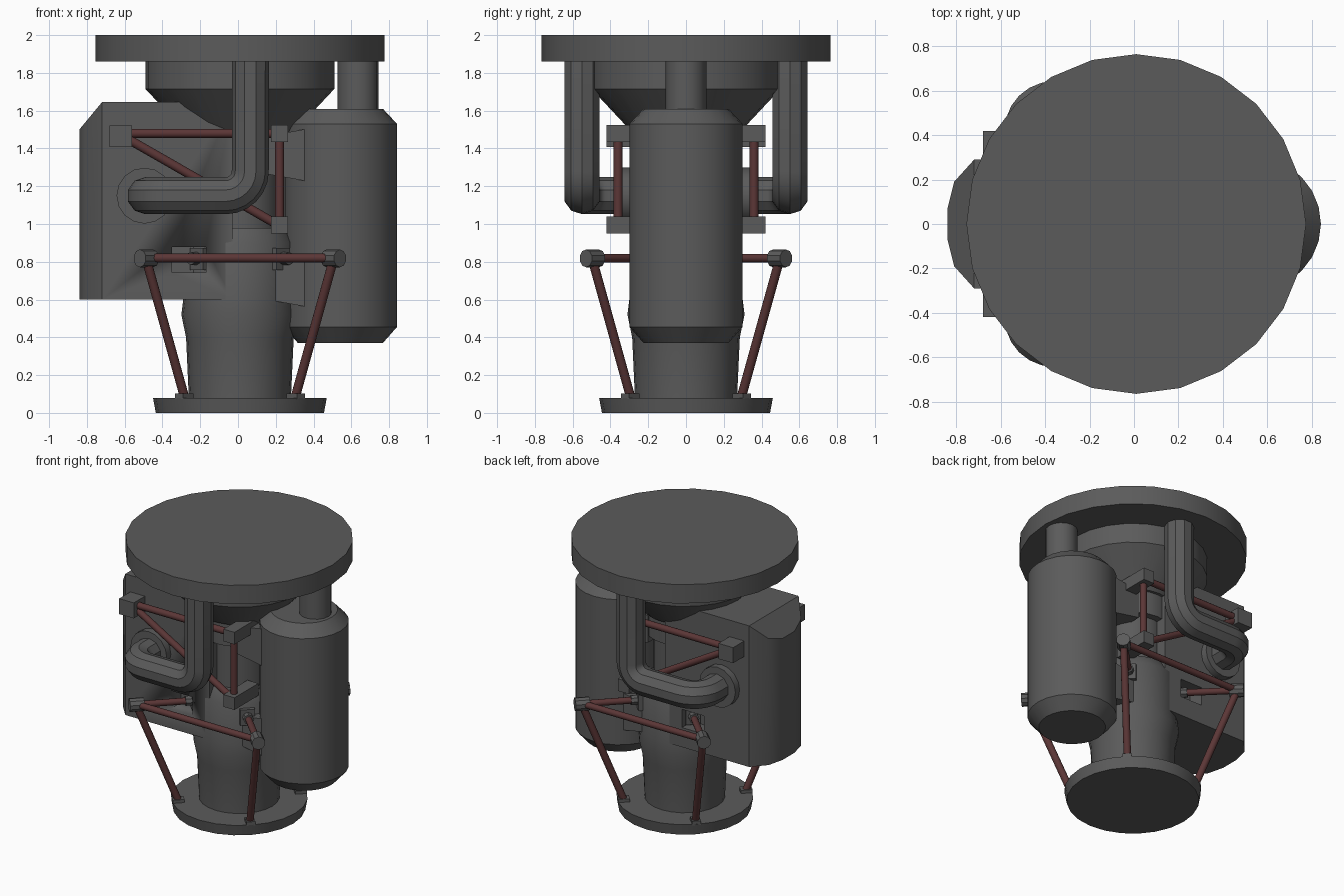
import bpy, bmesh, math
from mathutils import Vector, Matrix

if "Cube" in bpy.data.objects:
    bpy.data.objects.remove(bpy.data.objects["Cube"])


def material(name, rgb):
    m = bpy.data.materials.new(name)
    m.diffuse_color = (*rgb, 1)
    m.use_nodes = True
    m.node_tree.nodes["Principled BSDF"].inputs["Base Color"].default_value = m.diffuse_color
    return m


GREY = material("dark grey metal", (0.105, 0.105, 0.105))
RED = material("dark red rod", (0.105, 0.037, 0.037))
CX = 0.01  # axis of the central column


def finish(ob):
    bpy.ops.object.select_all(action='DESELECT')
    ob.select_set(True)
    bpy.context.view_layer.objects.active = ob
    bpy.ops.object.shade_smooth_by_angle(angle=math.radians(32))
    return ob


def make(name, bm, mat=GREY):
    bmesh.ops.recalc_face_normals(bm, faces=bm.faces)
    me = bpy.data.meshes.new(name)
    bm.to_mesh(me)
    bm.free()
    me.materials.append(mat)
    ob = bpy.data.objects.new(name, me)
    bpy.context.collection.objects.link(ob)
    return finish(ob)


def lathe(name, profile, x, y=0, sides=24):
    """Closed solid of revolution from (radius, z) points."""
    bm = bmesh.new()
    rings = [[bm.verts.new((x + r * math.cos(2 * math.pi * i / sides),
                            y + r * math.sin(2 * math.pi * i / sides), z))
              for i in range(sides)] for r, z in profile]
    for a, b in zip(rings, rings[1:]):
        for i in range(sides):
            j = (i + 1) % sides
            bm.faces.new((a[i], a[j], b[j], b[i]))
    bm.faces.new(rings[0])
    bm.faces.new(rings[-1])
    return make(name, bm)


def rod(name, a, b, r, mat=RED, sides=12):
    a, b = Vector(a), Vector(b)
    d = b - a
    bm = bmesh.new()
    m = Matrix.Translation((a + b) / 2) @ d.to_track_quat('Z', 'Y').to_matrix().to_4x4()
    bmesh.ops.create_cone(bm, cap_ends=True, segments=sides, radius1=r, radius2=r,
                          depth=d.length, matrix=m)
    return make(name, bm, mat)


def box(name, centre, size, turn=0):
    bm = bmesh.new()
    m = (Matrix.Translation(centre) @ Matrix.Rotation(turn, 4, 'Z')
         @ Matrix.Diagonal((*size, 1)))
    bmesh.ops.create_cube(bm, size=1, matrix=m)
    return make(name, bm)


def prism(name, pts, offset):
    """Extrude a polygon along an offset vector."""
    bm = bmesh.new()
    f = bm.faces.new([bm.verts.new(p) for p in pts])
    ext = bmesh.ops.extrude_face_region(bm, geom=[f], use_keep_orig=True)
    bmesh.ops.translate(bm, vec=offset,
                        verts=[v for v in ext["geom"] if isinstance(v, bmesh.types.BMVert)])
    bmesh.ops.recalc_face_normals(bm, faces=bm.faces)
    return bm


def pipe(name, corners, radius, bend):
    """Tube through corner points with rounded bends."""
    c = [Vector(p) for p in corners]
    path = [c[0]]
    for p, q, n in zip(c, c[1:], c[2:]):
        u, v = (p - q).normalized(), (n - q).normalized()
        mid = q + (u + v) * bend
        for k in range(7):
            t = k / 6 * math.pi / 2
            path.append(mid - v * bend * math.cos(t) - u * bend * math.sin(t))
    path.append(c[-1])
    cu = bpy.data.curves.new(name, 'CURVE')
    cu.dimensions = '3D'
    cu.bevel_depth = radius
    cu.bevel_resolution = 3
    cu.use_fill_caps = True
    sp = cu.splines.new('POLY')
    sp.points.add(len(path) - 1)
    for pt, co in zip(sp.points, path):
        pt.co = (*co, 1)
    cu.materials.append(GREY)
    ob = bpy.data.objects.new(name, cu)
    bpy.context.collection.objects.link(ob)
    bpy.ops.object.select_all(action='DESELECT')
    ob.select_set(True)
    bpy.context.view_layer.objects.active = ob
    bpy.ops.object.convert(target='MESH')
    finish(bpy.context.view_layer.objects.active)


# Central column, from the floor up
lathe("base_flange", [(0.445, 0), (0.46, 0.08)], CX)
lathe("lower_column", [(0.27, 0.07), (0.285, 0.40), (0.31, 0.52), (0.30, 0.6),
                       (0.30, 0.90), (0.25, 0.98)], CX)
lathe("neck", [(0.21, 0.95), (0.21, 1.31), (0.26, 1.31), (0.26, 1.48)], CX)
lathe("funnel", [(0.28, 1.48), (0.50, 1.715), (0.50, 1.87)], CX)
lathe("top_disc", [(0.765, 1.86), (0.765, 2.0)], CX)

# Side tank with its feed pipe and two flared brackets
lathe("side_tank", [(0.225, 0.37), (0.30, 0.455), (0.30, 1.53), (0.225, 1.61)], 0.542)
lathe("tank_feed_pipe", [(0.108, 1.58), (0.108, 1.88)], 0.635, sides=16)
for name, z in (("upper_tank_bracket", 1.365), ("lower_tank_bracket", 0.70)):
    make(name, prism(name, [(0.15, -0.23, z - 0.10), (0.40, -0.23, z - 0.145),
                            (0.40, -0.23, z + 0.145), (0.15, -0.23, z + 0.10)],
                     (0, 0.46, 0)))

# Large housing with rounded end, sloped top edge and strut notches
half = [(-0.84, 0.07), (-0.81, 0.19), (-0.72, 0.29), (-0.03, 0.29)]
outline = half + [(x, -y) for x, y in reversed(half)]
bm = prism("housing", [(x, y, 0.6) for x, y in outline], (0, 0, 1.045))
cut = bmesh.ops.bisect_plane(bm, geom=bm.verts[:] + bm.edges[:] + bm.faces[:],
                             plane_co=(-0.72, 0, 1.645), plane_no=(-0.145, 0, 0.12),
                             clear_outer=True)
bmesh.ops.holes_fill(bm, edges=[e for e in bm.edges if e.is_boundary], sides=0)
housing = make("housing", bm)
for s in (-1, 1):
    cutter = box("notch_cutter", (-0.26, s * 0.27, 0.812), (0.18, 0.2, 0.135))
    mod = housing.modifiers.new("notch", 'BOOLEAN')
    mod.operation = 'DIFFERENCE'
    mod.object = cutter
    mod.solver = 'EXACT'
    bpy.context.view_layer.objects.active = housing
    bpy.ops.object.modifier_apply(modifier=mod.name)
    bpy.data.objects.remove(cutter)

for s, side in ((-1, "front"), (1, "back")):
    # Bent pipe from the top disc into the housing
    pipe(side + "_bent_pipe", [(0.065, s * 0.55, 1.88), (0.065, s * 0.55, 1.15),
                               (-0.49, s * 0.55, 1.15), (-0.49, s * 0.55 - s * 0.3, 1.15)],
         0.098, 0.13)
    rod(side + "_pipe_flange", (-0.495, s * 0.27, 1.15), (-0.495, s * 0.34, 1.15),
        0.148, GREY, 16)

    # Upper truss: blocks and rods
    y = s * 0.36
    box(side + "_truss_outer_block", (-0.62, s * 0.35, 1.465), (0.12, 0.14, 0.115))
    for z in (1.48, 0.995):
        box(side + "_truss_inner_block", (0.22, s * 0.28, z), (0.09, 0.28, 0.09))
    rod(side + "_truss_top_rod", (-0.6, y, 1.48), (0.22, y, 1.48), 0.024)
    rod(side + "_truss_upright", (0.22, y, 1.48), (0.22, y, 1.0), 0.024)
    rod(side + "_truss_diagonal", (-0.6, y, 1.46), (0.22, y, 0.99), 0.024)

    # Lower frame: cross bar, then foot, strut, node and stay at each corner
    n = 0.495
    rod(side + "_cross_bar", (CX - n, s * n, 0.82), (CX + n, s * n, 0.82), 0.023)
    for t in (-1, 1):
        def at(d, z):
            return (CX + t * d, s * d, z)
        turn = math.atan2(s, t)
        box("strut_foot", at(0.295, 0.088), (0.08, 0.06, 0.03), turn)
        rod("strut", at(0.295, 0.09), at(n, 0.81), 0.025)
        rod("strut_node", at(n - 0.035, 0.818), at(n + 0.035, 0.818), 0.047, GREY, 10)
        rod("column_stay", at(n, 0.818), at(0.22, 0.818), 0.023)
        rod("stay_socket", at(0.26, 0.818), at(0.22, 0.818), 0.035, GREY, 8)
        box("stay_plate", at(0.212, 0.815), (0.05, 0.1, 0.115), turn)
